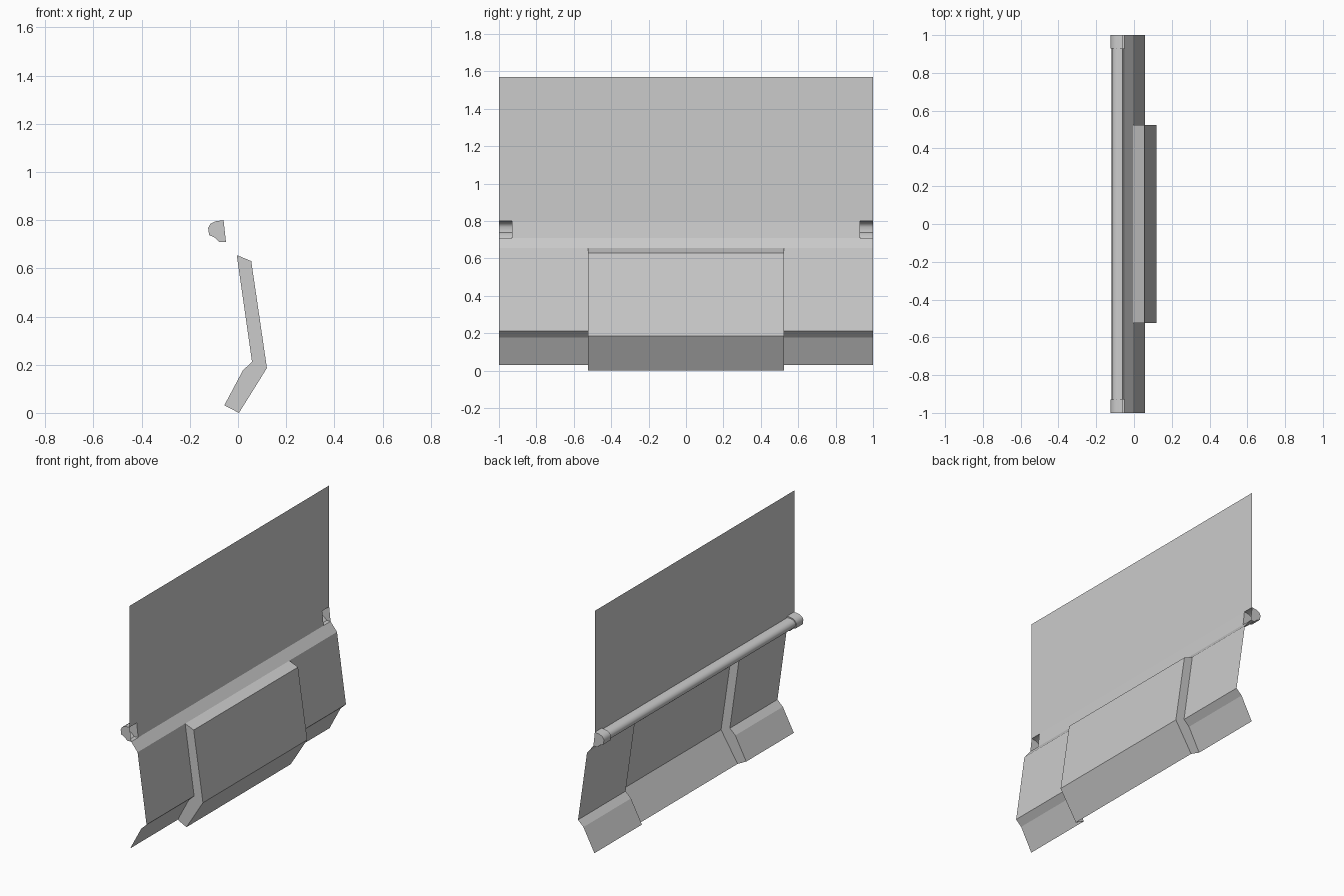
import bpy, bmesh

if "Cube" in bpy.data.objects:
    bpy.data.objects.remove(bpy.data.objects["Cube"])


def build(name, strips, caps=(), smooth=False):
    """strips: (xz profile, y0, y1) swept along y; caps: (xz outline, y) flat faces."""
    bm = bmesh.new()
    for prof, y0, y1 in strips:
        a = [bm.verts.new((x, y0, z)) for x, z in prof]
        b = [bm.verts.new((x, y1, z)) for x, z in prof]
        for i in range(len(prof) - 1):
            bm.faces.new((a[i], a[i + 1], b[i + 1], b[i]))
    for prof, y in caps:
        bm.faces.new([bm.verts.new((x, y, z)) for x, z in prof])
    bmesh.ops.remove_doubles(bm, verts=bm.verts, dist=0.0005)
    bmesh.ops.recalc_face_normals(bm, faces=bm.faces)
    me = bpy.data.meshes.new(name)
    bm.to_mesh(me)
    bm.free()
    ob = bpy.data.objects.new(name, me)
    bpy.context.collection.objects.link(ob)
    if smooth:
        bpy.context.view_layer.objects.active = ob
        ob.select_set(True)
        bpy.ops.object.shade_smooth_by_angle(angle=0.7)
        ob.select_set(False)
    return ob


HALF, MID, CAP = 1.0, 0.523, 0.93

# profiles in (x, z)
inner = [(-0.005, 0.655), (0.058, 0.212), (0.02, 0.176), (-0.057, 0.031)]
outer = [(-0.005, 0.655), (0.055, 0.63), (0.12, 0.186), (0.004, 0.0)]
back_wall = outer + inner[:0:-1]

# tall upper sheet, notched at the end brackets
build("upper_panel", [([(-0.06, 1.57), (-0.06, 0.80)], -HALF, HALF),
                      ([(-0.06, 0.80), (-0.05, 0.71)], -CAP, CAP)])

# sloping ledge below it
build("ledge", [([(-0.05, 0.71), (-0.005, 0.655)], -HALF, HALF)])

# lower panels either side of the central box
for side, label in ((-1, "left"), (1, "right")):
    build("side_panel_" + label, [(inner, side * MID, side * HALF)])

# raised central box, hollow at the back
build("center_box", [(outer, -MID, MID)], [(back_wall, -MID), (back_wall, MID)])

# rounded rail along the back
rail = [(-0.06, 0.79), (-0.085, 0.79), (-0.104, 0.784), (-0.116, 0.771),
        (-0.118, 0.757), (-0.113, 0.743), (-0.098, 0.733), (-0.078, 0.721), (-0.052, 0.716)]
build("rail", [(rail, -CAP, CAP)], smooth=True)

# open-fronted end brackets
bracket = [(-0.06, 0.80), (-0.095, 0.795), (-0.114, 0.785), (-0.124, 0.768),
           (-0.12, 0.738), (-0.097, 0.728), (-0.077, 0.709), (-0.05, 0.71)]
for side, label in ((-1, "left"), (1, "right")):
    build("end_bracket_" + label, [(bracket, side * CAP, side * HALF)],
          [(bracket, side * HALF), (bracket, side * CAP)], smooth=True)
